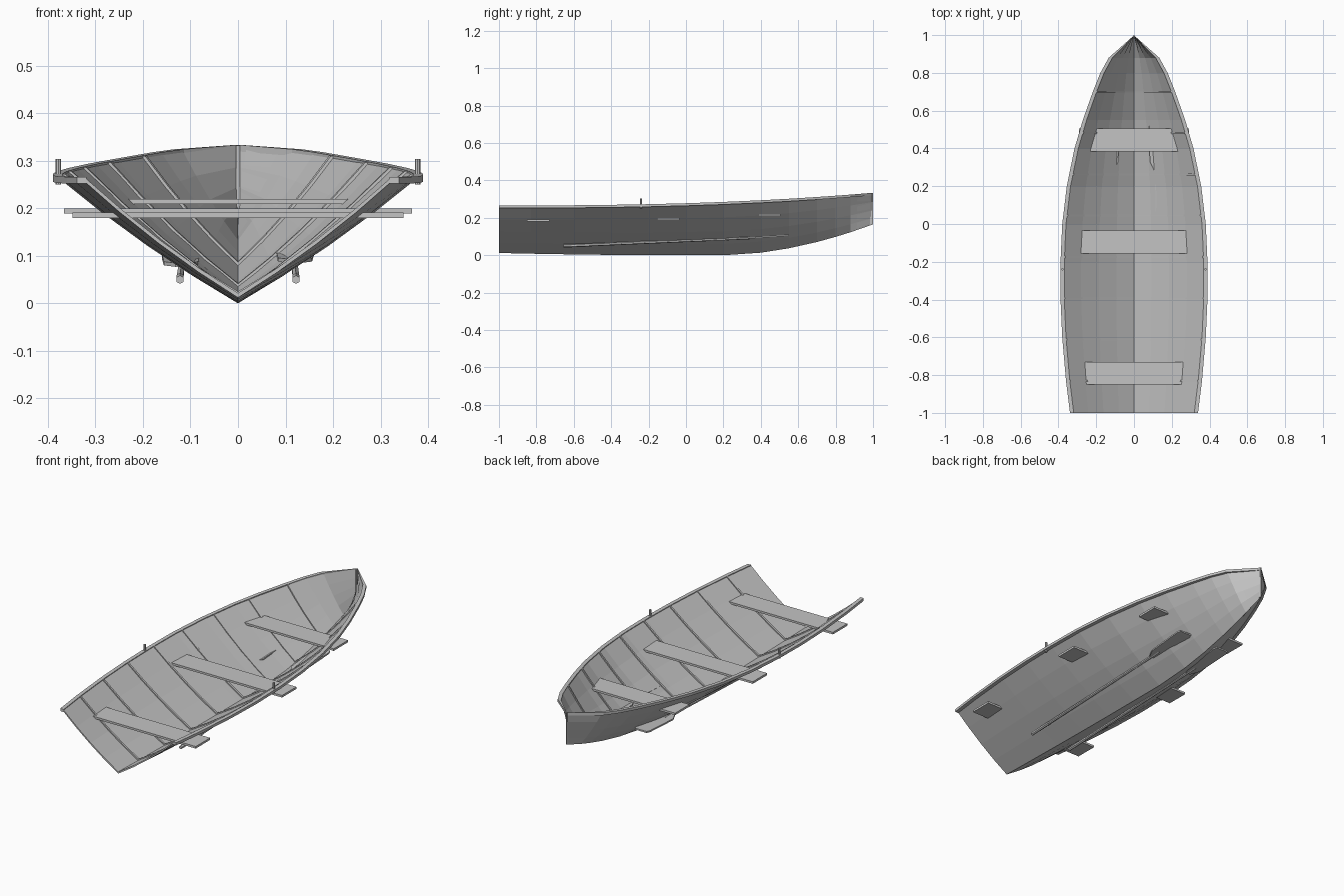
import bpy, bmesh
from mathutils import Vector

if "Cube" in bpy.data.objects:
    bpy.data.objects.remove(bpy.data.objects["Cube"])

grey = bpy.data.materials.new("plain grey")
grey.use_nodes = True
grey.diffuse_color = (0.55, 0.55, 0.55, 1)
grey.node_tree.nodes["Principled BSDF"].inputs["Base Color"].default_value = (0.55, 0.55, 0.55, 1)

# Half beam of the hull along its length
BEAM = [(-1, .333), (-.83, .354), (-.6, .374), (-.4, .383), (-.2, .383), (0, .374),
        (.2, .350), (.4, .309), (.55, .265), (.7, .212), (.8, .172), (.88, .128), (.995, .004)]


def beam(y):
    for (y0, w0), (y1, w1) in zip(BEAM, BEAM[1:]):
        if y <= y1:
            return w0 + (w1 - w0) * (y - y0) / (y1 - y0)
    return BEAM[-1][1]


def sheer(y):
    return .265 + .068 * ((y + 1) / 2) ** 2.5


def keel(y):
    if y < .2:
        return .012 * max(0, -y) ** 2
    return .165 * ((y - .2) / .8) ** 1.8


def section(y, inset):
    """V-shaped cross-section from one gunwale to the other."""
    w = max(beam(y) - 1.3 * inset, .001)
    low, high = keel(y) + 1.2 * inset, sheer(y)
    points = []
    for i in range(-4, 5):
        t = abs(i) / 4
        points.append(Vector((w * i / 4, y, low + (high - low) * (.8 * t + .2 * t * t))))
    return points


def add_object(name, bm):
    bmesh.ops.recalc_face_normals(bm, faces=bm.faces)
    mesh = bpy.data.meshes.new(name)
    bm.to_mesh(mesh)
    bm.free()
    mesh.materials.append(grey)
    obj = bpy.data.objects.new(name, mesh)
    bpy.context.collection.objects.link(obj)
    return obj


def loft(name, rings):
    """Skin a row of closed rings and cap both ends."""
    bm = bmesh.new()
    rows = [[bm.verts.new(p) for p in ring] for ring in rings]
    n = len(rows[0])
    for a, b in zip(rows, rows[1:]):
        for i in range(n):
            j = (i + 1) % n
            bm.faces.new((a[i], a[j], b[j], b[i]))
    half = n // 2
    for row in (rows[0], rows[-1]):
        if n > 8:  # shell ring: cap as a strip between outer and inner lines
            for i in range(half - 1):
                bm.faces.new((row[i], row[i + 1], row[n - 2 - i], row[n - 1 - i]))
        else:
            bm.faces.new(row)
    return add_object(name, bm)


def shell(name, ys, outer, inner):
    return loft(name, [section(y, outer) + section(y, inner)[::-1] for y in ys])


def rect(x0, x1, y, z0, z1):
    return [Vector(p) for p in ((x0, y, z0), (x1, y, z0), (x1, y, z1), (x0, y, z1))]


def box(name, x0, x1, y0, y1, z0, z1):
    return loft(name, [rect(x0, x1, y0, z0, z1), rect(x0, x1, y1, z0, z1)])


def rod(name, start, end, r1, r2, sides=6):
    start, end = Vector(start), Vector(end)
    axis = end - start
    bm = bmesh.new()
    bmesh.ops.create_cone(bm, cap_ends=True, segments=sides, radius1=r1, radius2=r2,
                          depth=axis.length)
    bm.transform(axis.to_track_quat('Z', 'Y').to_matrix().to_4x4())
    bmesh.ops.translate(bm, verts=bm.verts, vec=(start + end) / 2)
    return add_object(name, bm)


# Open-sterned hull and the stem at the bow
stations = [y for y, w in BEAM]
shell("hull", stations, 0, .008)
loft("stem", [rect(-.004, .004, .985, .162, .332), rect(-.002, .002, 1, .166, .333)])

# Ribs inside the planking
for i in range(8):
    y = -.83 + i * .2186
    shell(f"rib_{i + 1}", (y - .005, y + .005), .006, .014)

# Seats run through the sides
for name, half, y, z in (("rear_seat", .348, -.79, .18), ("middle_seat", .366, -.095, .189),
                         ("front_seat", .29, .445, .209)):
    box(name, -half, half, y - .06, y + .06, z, z + .011)

for side, label in ((1, "left"), (-1, "right")):
    # Gunwale rail along the top edge
    rings = []
    for y in stations:
        w, h = beam(y), sheer(y)
        rings.append(rect(side * max(w - .014, .001), side * (w + .006 * min(1, w * 8)),
                          y, h - .013, h + .001))
    loft(label + "_rail", rings)

    # Oarlock pin
    rod(label + "_oarlock", (side * .378, -.24, .25), (side * .378, -.24, .304), .006, .006, 8)

    # Oar with a thick grip, tapering shaft and flat blade
    lift = .004 * side
    rod(label + "_oar_grip", (side * .122, -.655, .05), (side * .122, -.52, .055), .009, .009)
    rod(label + "_oar_shaft", (side * .122, -.55, .054), (side * .118, .34, .088 + lift), .008, .007)
    blade = []
    for y, reach, z in ((.28, .012, .085), (.33, .036, .088), (.53, .04, .102), (.55, .034, .104)):
        blade.append(rect(side * .12 - reach, side * .12 + reach, y, z + lift - .004, z + lift + .004))
    loft(label + "_oar_blade", blade)
